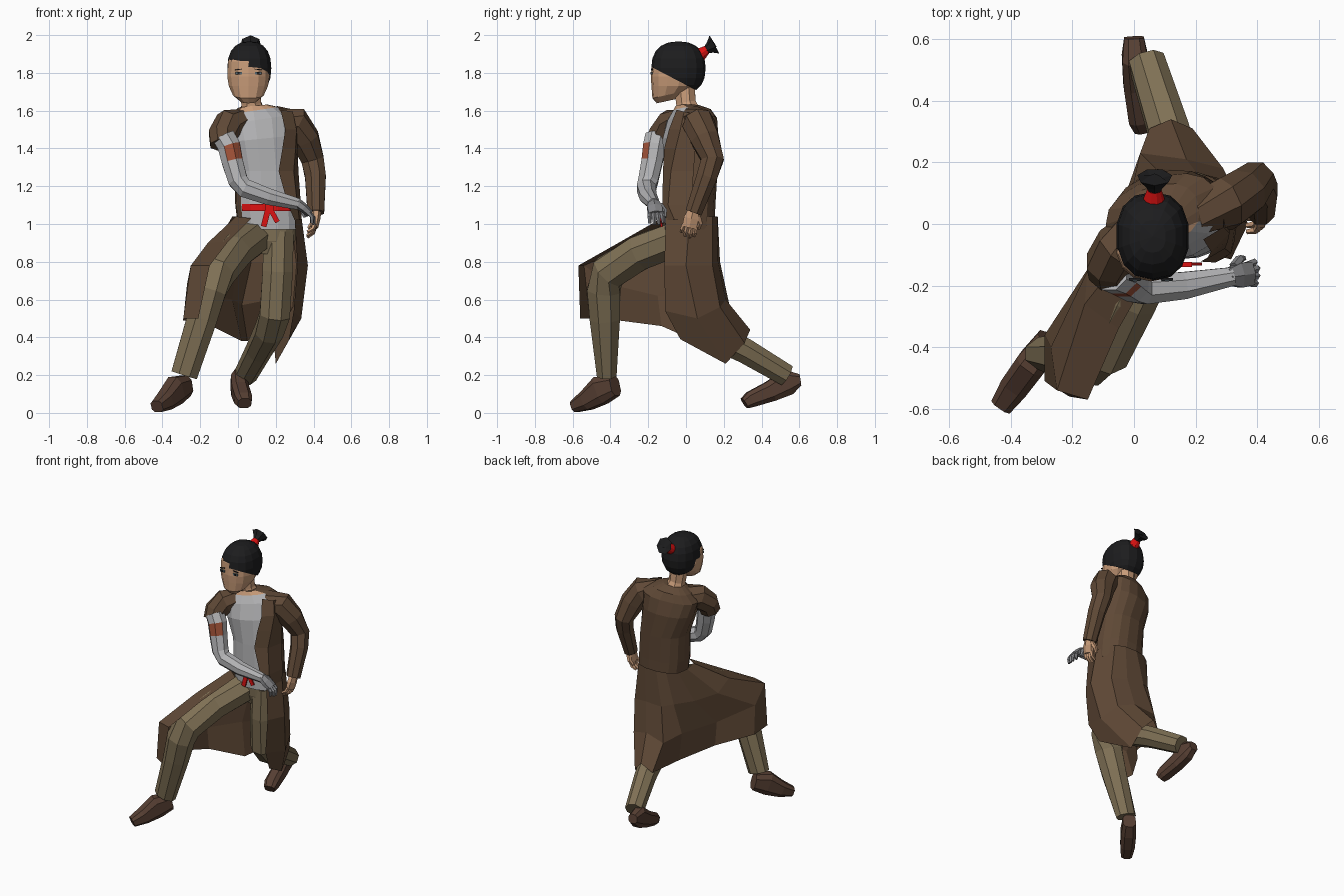
import bpy, bmesh, math
from mathutils import Vector


def material(name, r, g, b):
    m = bpy.data.materials.new(name)
    m.diffuse_color = (r, g, b, 1)
    return m


COAT = material("brown coat", .115, .066, .037)
PANTS = material("khaki trousers", .215, .165, .092)
SHIRT = material("light grey shirt", .46, .46, .47)
SKIN = material("skin", .58, .33, .19)
HAIR = material("black hair", .012, .012, .013)
RED = material("red cloth", .72, .006, .006)
PATCH = material("rust patch", .36, .085, .04)
BOOT = material("dark brown boots", .095, .050, .033)
METAL = material("mid grey hand", .24, .24, .25)
EYE = material("blue grey eye", .12, .17, .19)


def loft(name, rings, mats, rule=None, closed=True, caps=True):
    """Skin a list of rings; rule(row, column, count) picks the material."""
    bm = bmesh.new()
    vs = [[bm.verts.new(p) for p in r] for r in rings]
    n = len(rings[0])
    for i in range(len(vs) - 1):
        for k in range(n if closed else n - 1):
            j = (k + 1) % n
            f = bm.faces.new((vs[i][k], vs[i][j], vs[i + 1][j], vs[i + 1][k]))
            if rule:
                f.material_index = rule(i, k, n)
    if caps and closed:
        bm.faces.new(vs[0][::-1])
        bm.faces.new(vs[-1])
    bmesh.ops.recalc_face_normals(bm, faces=bm.faces)
    return finish(name, bm, mats)


def finish(name, bm, mats):
    me = bpy.data.meshes.new(name)
    bm.to_mesh(me)
    bm.free()
    for m in mats:
        me.materials.append(m)
    ob = bpy.data.objects.new(name, me)
    bpy.context.collection.objects.link(ob)
    return ob


def tube(name, pts, mats, ref=(1, 0, 0), sides=8, rule=None, e=1):
    """Tube through (x, y, z, side radius, up radius) points; e < 1 squares it."""
    ps = [Vector(p[:3]) for p in pts]
    rings = []
    for i, p in enumerate(pts):
        t = (ps[min(i + 1, len(ps) - 1)] - ps[max(i - 1, 0)]).normalized()
        side = t.cross(Vector(ref)).normalized()
        up = side.cross(t)
        s = 1 / math.cos(math.pi / sides) ** e
        ring = []
        for k in range(sides):
            a = 2 * math.pi * (k + .5) / sides
            c, d = (math.copysign(abs(v) ** e, v) for v in (math.cos(a), math.sin(a)))
            q = ps[i] + side * p[3] * s * c + up * p[-1] * s * d
            q.z = max(q.z, 0)
            ring.append(q)
        rings.append(ring)
    return loft(name, rings, mats, rule)


def oval(cx, cy, z, rx, ry, yaw=0, tilt=0, n=16, e=.85):
    """Slightly squared horizontal ring, turned by yaw and leaning by tilt."""
    ring = []
    for k in range(n):
        a = 2 * math.pi * (k + .5) / n
        c, s = math.cos(a), math.sin(a)
        u, v = rx * math.copysign(abs(c) ** e, c), ry * math.copysign(abs(s) ** e, s)
        x, y = u * math.cos(yaw) - v * math.sin(yaw), u * math.sin(yaw) + v * math.cos(yaw)
        ring.append((cx + x, cy + y, z + tilt * x))
    return ring


def plate(name, center, size, mat, roll=0):
    bm = bmesh.new()
    bmesh.ops.create_cube(bm, size=1)
    bmesh.ops.scale(bm, vec=size, verts=bm.verts)
    ob = finish(name, bm, [mat])
    ob.location, ob.rotation_euler = center, (0, roll, 0)
    return ob


# Torso: coat behind and at the sides, shirt in the open front
def front_rule(i, k, n):
    d = abs((k + 1) / n - .75) * 360
    if i == 5 and d < 60:
        return 2
    return 1 if d < 58 else 0


loft("coat_and_shirt", [
    oval(.165, .02, .97, .165, .13, .05), oval(.155, .02, 1.1, .17, .135, .08),
    oval(.145, .025, 1.28, .165, .14, .12), oval(.11, .025, 1.45, .18, .145, .25, .1),
    oval(.095, .03, 1.55, .19, .12, .33, .15), oval(.085, .03, 1.6, .13, .095, .3, .15),
    oval(.08, .01, 1.625, .075, .065, .2, .1)], [COAT, SHIRT, SKIN], front_rule)

# Loose coat front beside the shirt
loft("coat_front_panel", [
    [(.225, -.05, 1.605), (.25, -.09, 1.5), (.235, -.115, 1.4), (.215, -.122, 1.28),
     (.265, -.125, 1.1), (.30, -.107, 1.02)],
    [(.29, -.01, 1.595), (.31, -.03, 1.5), (.305, -.055, 1.4), (.295, -.08, 1.28),
     (.315, -.095, 1.1), (.325, -.06, 1.02)],
    [(.29, .06, 1.58), (.31, .06, 1.5), (.315, .05, 1.4), (.32, .04, 1.28),
     (.333, .03, 1.1), (.337, .02, 1.02)]], [COAT], closed=False)

# Coat skirt: columns from the front edge on the bent leg round to the other edge
columns = [
    [(.07, -.13, 1.03), (-.05, -.34, .91), (-.15, -.57, .78), (-.21, -.56, .5)],
    [(-.01, -.07, 1.04), (-.16, -.26, .9), (-.25, -.54, .78), (-.29, -.51, .5)],
    [(-.03, .03, 1.04), (-.15, -.15, .83), (-.27, -.40, .68), (-.29, -.36, .49)],
    [(-.015, .11, 1.04), (-.08, .02, .82), (-.14, -.15, .62), (-.14, -.13, .46)],
    [(.05, .155, 1.04), (.0, .14, .82), (-.03, .09, .6), (.02, .05, .38)],
    [(.12, .168, 1.04), (.07, .18, .8), (.02, .23, .57), (.05, .31, .38)],
    [(.21, .165, 1.04), (.2, .17, .8), (.17, .21, .6), (.12, .34, .44)],
    [(.28, .14, 1.04), (.31, .14, .78), (.29, .18, .56), (.19, .31, .37)],
    [(.337, .02, 1.03), (.37, .0, .78), (.335, .06, .5), (.2, .21, .26)],
    [(.30, -.107, 1.03), (.315, -.115, .78), (.295, -.11, .54), (.27, -.03, .39)]]
loft("coat_skirt", columns, [COAT], closed=False)

# Trousers
loft("trouser_seat", [oval(.16, .02, .84, .10, .09), oval(.165, .02, .91, .14, .115),
                      oval(.165, .02, 1.0, .15, .12)], [PANTS])
tube("front_trouser_leg", [
    (.10, .0, .94, .09), (-.02, -.24, .85, .092), (-.11, -.41, .745, .093),
    (-.15, -.435, .65, .088), (-.19, -.43, .5, .08), (-.285, -.42, .2, .052, .07)], [PANTS])
tube("rear_trouser_leg", [
    (.215, -.01, .96, .08), (.21, -.015, .75, .08), (.195, .01, .52, .08),
    (.165, .1, .435, .075), (.11, .31, .33, .066), (.04, .53, .2, .058)], [PANTS])

# Boots
tube("front_boot", [
    (-.275, -.375, .145, .042, .055), (-.33, -.45, .12, .05, .075),
    (-.385, -.525, .065, .047, .052), (-.43, -.59, .034, .036, .032)],
    [BOOT], (0, 0, 1), e=.7)
tube("rear_boot", [
    (.0, .605, .175, .032, .03), (.003, .54, .165, .042, .07), (.012, .45, .115, .046, .055),
    (.028, .34, .07, .046, .042), (.035, .31, .05, .036, .03)], [BOOT], (0, 0, 1), e=.7)

# Arms
tube("coat_sleeve", [
    (.20, .04, 1.55, .07), (.30, .065, 1.535, .082), (.355, .10, 1.45, .075),
    (.395, .14, 1.34, .06), (.41, .11, 1.25, .055), (.412, .04, 1.06, .044)], [COAT])
tube("short_coat_sleeve", [
    (.01, -.03, 1.53, .075), (-.05, -.08, 1.525, .078), (-.085, -.13, 1.47, .07),
    (-.08, -.155, 1.42, .066)], [COAT])


def patch_rule(i, k, n):
    return 1 if i == 1 and k in (1, 2) else 0


tube("shirt_sleeve", [
    (-.075, -.155, 1.46, .06), (-.047, -.167, 1.41, .06), (-.03, -.18, 1.33, .056),
    (.0, -.2, 1.23, .052), (.035, -.21, 1.19, .05), (.16, -.2, 1.145, .044),
    (.32, -.17, 1.105, .03)], [SHIRT, PATCH], (0, -1, 0), 8, patch_rule)


# Hands: palm, four curled fingers and a thumb
def hand(name, wrist, direction, spread, curl, mat):
    w, d, s, c = (Vector(v) for v in (wrist, direction, spread, curl))

    def pt(a, b, e, r, r2=None):
        return (*(w + d * a + s * b + c * e), r, r2 or r)
    ref = tuple(c)
    tube(name + "_palm", [pt(-.02, 0, 0, .026, .024), pt(.03, 0, 0, .04, .022),
                          pt(.08, 0, .005, .038, .018)], [mat], ref, 6)
    for f in range(4):
        b, l = (f - 1.5) * .02, (.055, .068, .064, .048)[f]
        tube(f"{name}_finger_{f + 1}", [pt(.07, b, .004, .011), pt(.07 + l * .55, b * 1.15, .012, .01),
                                        pt(.07 + l * .9, b * 1.2, .04, .007)], [mat], tuple(s), 5)
    tube(name + "_thumb", [pt(.01, -.03, .0, .014), pt(.045, -.052, .015, .012),
                           pt(.075, -.05, .035, .008)], [mat], ref, 5)


hand("bare_hand", (.413, .035, 1.06), (-.05, -.22, -.97), (0, -.97, .22), (-1, 0, 0), SKIN)
hand("grey_hand", (.32, -.17, 1.105), (.80, .12, -.58), (.1, -.98, -.07), (-.55, 0, -.83), METAL)

# Sash across the shirt, with knot and tails
loft("sash", [oval(.158, .014, z, .168, .14, .08)[9:15] for z in (1.07, 1.105)], [RED],
     closed=False)
plate("sash_knot", (.165, -.132, 1.087), (.045, .016, .045), RED)
plate("sash_tail_left", (.148, -.13, 1.035), (.03, .009, .1), RED, .25)
plate("sash_tail_right", (.19, -.13, 1.045), (.026, .009, .08), RED, -.5)

# Neck and head, with the chin lower than the jaw
tube("neck", [(.08, .02, 1.57, .068), (.07, .0, 1.64, .052), (.06, -.01, 1.74, .055)], [SKIN])
head = loft("head", [oval(.055, cy, z, rx, ry, 0, 0, 14, .88) for cy, z, rx, ry in (
    (-.105, 1.65, .042, .05), (-.088, 1.682, .083, .09), (-.070, 1.73, .106, .113),
    (-.066, 1.78, .114, .12), (-.066, 1.86, .11, .114), (-.06, 1.93, .07, .08))], [SKIN])
for v in head.data.vertices:
    if v.co.z < 1.7:
        v.co.z += .22 * (v.co.y + .105)
for side in (-1, 1):
    x = .055 + side * .052
    plate("eye", (x, -.181, 1.798), (.034, .008, .014), EYE)
    plate("pupil", (x, -.183, 1.798), (.012, .008, .013), HAIR)
    plate("eyebrow", (x, -.180, 1.818), (.038, .008, .004), HAIR, side * .12)

# Hair cap cut along a sloping hairline
bm = bmesh.new()
bmesh.ops.create_uvsphere(bm, u_segments=14, v_segments=10, radius=1)
for v in bm.verts:
    v.co = Vector([math.copysign(abs(c) ** .85, c) for c in v.co])
    v.co = Vector((.06 + v.co.x * .119, -.04 + v.co.y * .144, 1.825 + v.co.z * .142))
bmesh.ops.bisect_plane(bm, geom=bm.verts[:] + bm.edges[:] + bm.faces[:], clear_inner=True,
                       plane_co=(0, -.18, 1.83), plane_no=(0, .52, 1))
finish("hair_cap", bm, [HAIR])

# Tied tuft of hair
tube("hair_band", [(.065, .06, 1.88, .037), (.065, .085, 1.905, .032), (.066, .112, 1.925, .022)],
     [RED], sides=10)
tube("hair_tuft", [(.067, .105, 1.92, .018, .018), (.067, .128, 1.933, .03, .03),
                   (.067, .152, 1.948, .052, .052), (.067, .15, 1.945, .015, .015)], [HAIR], (1, 0, 0), 7)
